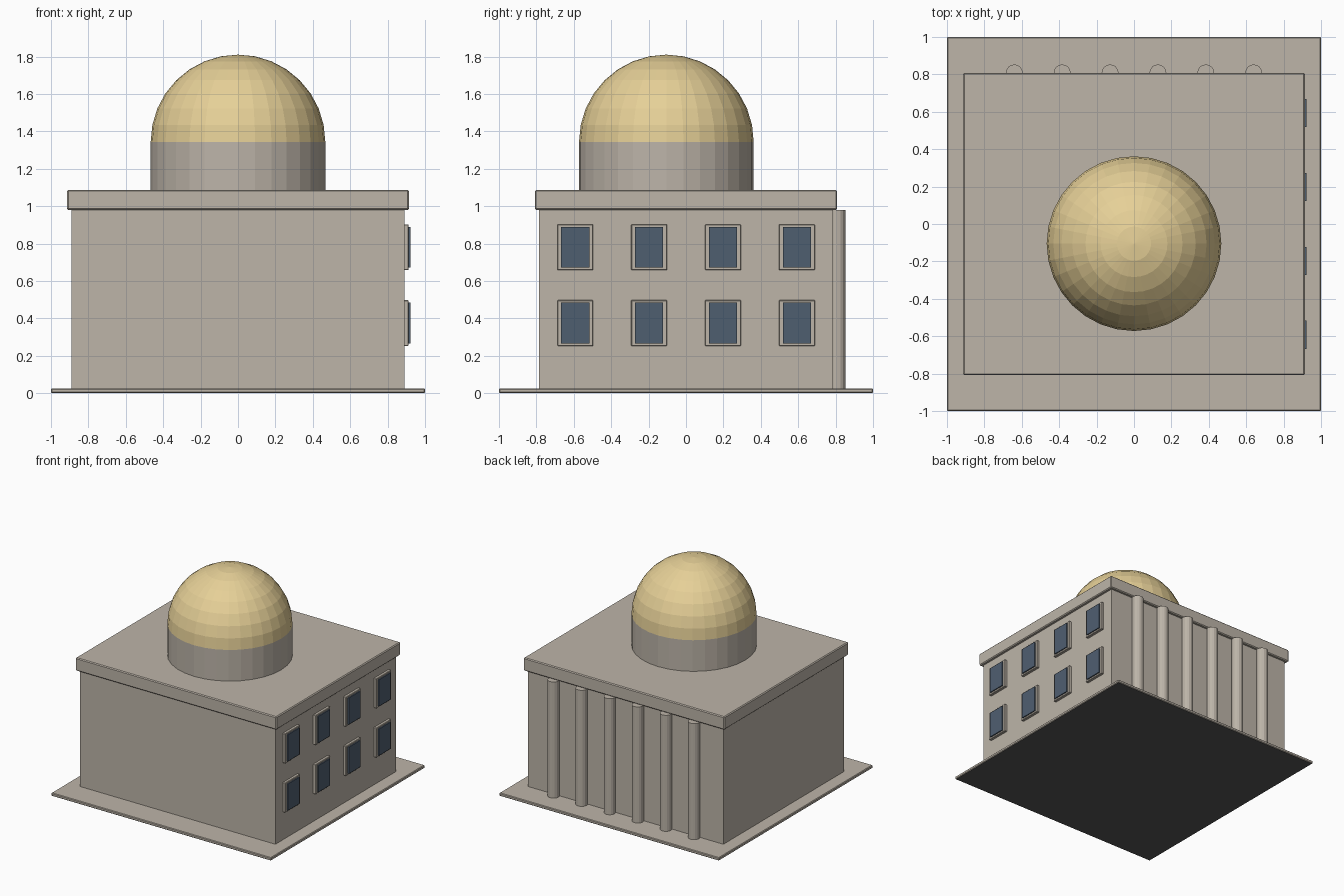
import bpy, bmesh, math
from mathutils import Matrix, Vector

if "Cube" in bpy.data.objects:
    bpy.data.objects.remove(bpy.data.objects["Cube"])


def material(name, rgb):
    m = bpy.data.materials.new(name)
    m.diffuse_color = (*rgb, 1)
    m.use_nodes = True
    m.node_tree.nodes["Principled BSDF"].inputs["Base Color"].default_value = m.diffuse_color
    return m


STONE = material("stone", (0.51, 0.46, 0.395))
GOLD = material("pale_gold", (0.79, 0.63, 0.31))
GLASS = material("window_glass", (0.078, 0.113, 0.163))
DARK = material("dark_underside", (0.09, 0.09, 0.09))


def finish(name, bm, mat):
    bmesh.ops.recalc_face_normals(bm, faces=bm.faces[:])
    me = bpy.data.meshes.new(name)
    bm.to_mesh(me)
    bm.free()
    me.materials.append(mat)
    ob = bpy.data.objects.new(name, me)
    bpy.context.collection.objects.link(ob)
    return ob


def box(name, lo, hi, mat, bevel=0):
    lo, hi = Vector(lo), Vector(hi)
    bm = bmesh.new()
    mtx = Matrix.Translation((lo + hi) / 2) @ Matrix.Diagonal((*(hi - lo), 1))
    bmesh.ops.create_cube(bm, size=1, matrix=mtx)
    if bevel:
        bmesh.ops.bevel(bm, geom=bm.edges[:], offset=bevel, segments=1,
                        affect='EDGES')
    return finish(name, bm, mat)


def cylinder(name, x, y, z0, z1, r, sides, mat):
    bm = bmesh.new()
    bmesh.ops.create_cone(bm, cap_ends=True, segments=sides, radius1=r, radius2=r,
                          depth=z1 - z0,
                          matrix=Matrix.Translation((x, y, (z0 + z1) / 2)))
    return finish(name, bm, mat)


# Ground slab with a dark underside
plinth = box("plinth", (-1, -1, 0), (1, 1, 0.025), STONE, 0.005)
plinth.data.materials.append(DARK)
for f in plinth.data.polygons:
    if f.normal.z < -0.9:
        f.material_index = 1

# Main block and overhanging roof slab
box("main_block", (-0.89, -0.785, 0.015), (0.89, 0.785, 0.98), STONE)
box("roof_slab", (-0.914, -0.808, 0.98), (0.914, 0.808, 1.087), STONE, 0.007)

# Drum and faceted half-sphere dome
DOME_Y, DOME_Z, R = -0.105, 1.343, 0.467
cylinder("drum", 0, DOME_Y, 1.08, DOME_Z, R, 32, STONE)
bm = bmesh.new()
bmesh.ops.create_uvsphere(bm, u_segments=32, v_segments=16, radius=R)
bmesh.ops.delete(bm, geom=[v for v in bm.verts if v.co.z < -0.001], context='VERTS')
bmesh.ops.translate(bm, verts=bm.verts[:], vec=(0, DOME_Y, DOME_Z))
finish("dome", bm, GOLD)

# Row of columns along the back
for i in range(6):
    cylinder(f"column_{i + 1}", -0.64 + i * 0.256, 0.808, 0.005, 0.98, 0.045, 16, STONE)

# Two rows of framed windows on the right side
for row, zc in enumerate((0.375, 0.78)):
    for col in range(4):
        yc = -0.592 + col * 0.395
        tag = f"{row + 1}_{col + 1}"
        box("window_frame_" + tag, (0.88, yc - 0.096, zc - 0.122),
            (0.912, yc + 0.096, zc + 0.122), STONE, 0.003)
        box("window_pane_" + tag, (0.9125, yc - 0.075, zc - 0.109),
            (0.922, yc + 0.075, zc + 0.109), GLASS)
